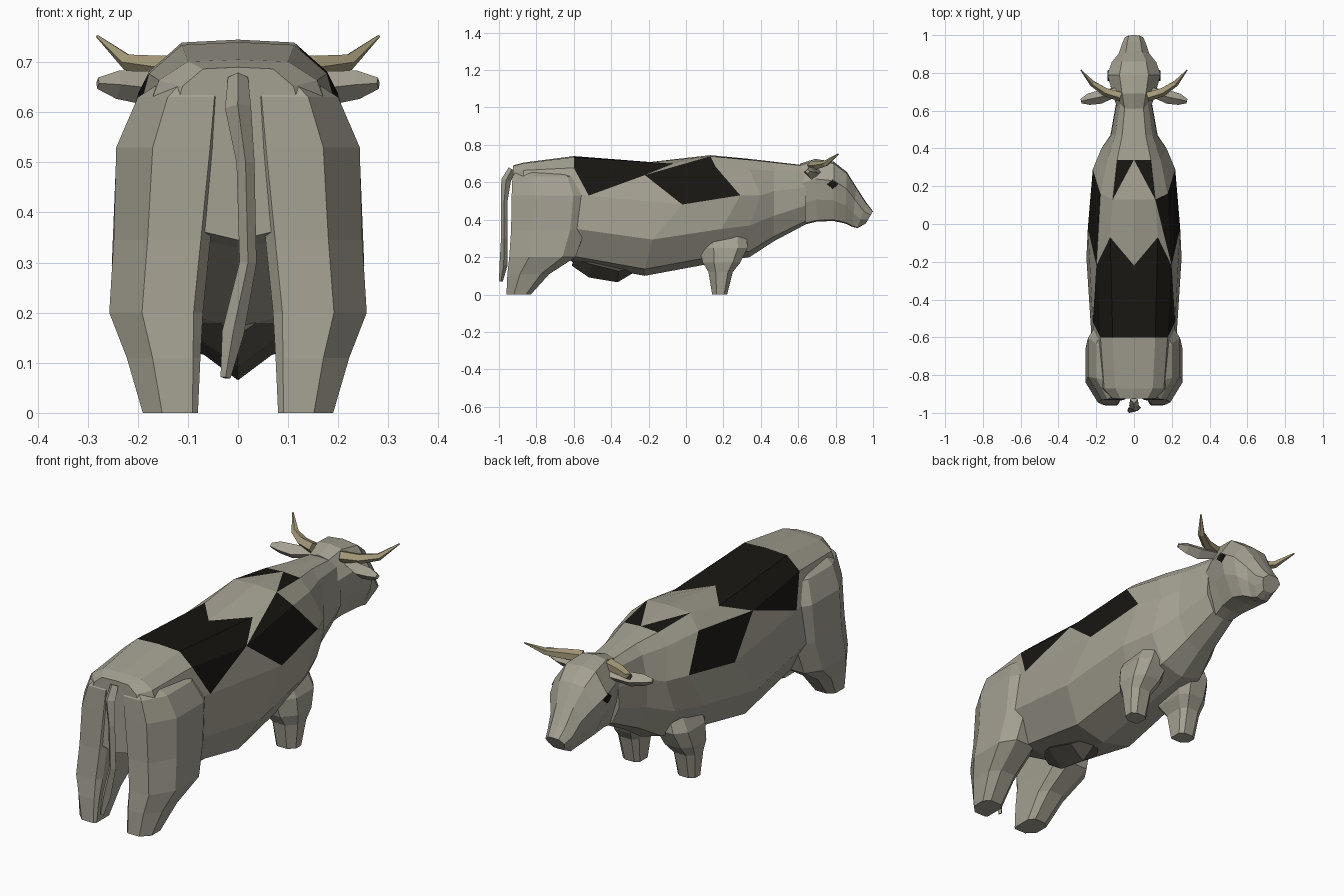
import bpy, bmesh, math
from mathutils import Vector

if "Cube" in bpy.data.objects:
    bpy.data.objects.remove(bpy.data.objects["Cube"])


def material(name, rgb):
    m = bpy.data.materials.new(name)
    m.diffuse_color = (*rgb, 1)
    m.use_nodes = True
    m.node_tree.nodes["Principled BSDF"].inputs["Base Color"].default_value = m.diffuse_color
    return m


HIDE = material("hide", (0.37, 0.35, 0.285))
BLACK = material("black_hide", (0.009, 0.008, 0.006))
HORN = material("horn", (0.37, 0.32, 0.19))
DARK = material("udder_skin", (0.09, 0.082, 0.065))


def loft(name, rings, mats, spots=None, mirror=False):
    """Skin closed rings; spots(i, j) gives dark flags for both triangles of a cell."""
    bm = bmesh.new()
    rows = [[bm.verts.new(p) for p in ring] for ring in rings]
    n = len(rows[0])
    for i in range(len(rows) - 1):
        for j in range(n):
            k = (j + 1) % n
            a, b, c, d = rows[i][j], rows[i + 1][j], rows[i + 1][k], rows[i][k]
            if j >= n // 2:
                a, b, c, d = d, c, b, a
            flags = spots(i, j) if spots else (0, 0)
            if flags[0] == flags[1]:
                bm.faces.new((a, b, c, d)).material_index = flags[0]
            else:
                bm.faces.new((a, b, d)).material_index = flags[0]
                bm.faces.new((b, c, d)).material_index = flags[1]
    bm.faces.new(rows[0])
    bm.faces.new(rows[-1])
    bmesh.ops.recalc_face_normals(bm, faces=bm.faces)
    me = bpy.data.meshes.new(name)
    bm.to_mesh(me)
    bm.free()
    for m in mats:
        me.materials.append(m)
    ob = bpy.data.objects.new(name, me)
    bpy.context.collection.objects.link(ob)
    if mirror:
        ob.modifiers.new("mirror", 'MIRROR')
    return ob


def section(station, profile, shift):
    """Symmetric ring across the body from (y, top, bottom, half width, lean)."""
    y, top, low, w, lean = station
    half = [(fx * w, y + lean * (1 - fz) + shift(k), low + (top - low) * fz)
            for k, (fx, fz) in enumerate(profile)]
    return half + [(-x, yy, z) for x, yy, z in half[-2:0:-1]]


def leg(name, levels):
    """Eight-sided leg from (z, inner x, outer x, back y, front y) levels."""
    rings = []
    for z, x0, x1, y0, y1 in levels:
        cx, cy, hx, hy = (x0 + x1) / 2, (y0 + y1) / 2, (x1 - x0) / 2, (y1 - y0) / 2
        rings.append([(cx + hx * u, cy + hy * v, z) for u, v in
                      ((1, -.4), (1, .6), (.5, 1), (-.6, 1),
                       (-1, .6), (-1, -.85), (-.8, -1), (.3, -1))])
    return loft(name, rings, [HIDE], mirror=True)


def tube(name, path, sides, mat, flat=1.0, mirror=False):
    """Tapered tube along (x, y, z, radius) points."""
    pts = [Vector(p[:3]) for p in path]
    rings = []
    for i, p in enumerate(pts):
        t = (pts[min(i + 1, len(pts) - 1)] - pts[max(i - 1, 0)]).normalized()
        u = t.cross(Vector((0, 0, 1)) if abs(t.z) < .8 else Vector((0, 1, 0))).normalized()
        v = u.cross(t)
        r = path[i][3]
        rings.append([p + r * (u * math.cos(a) + v * flat * math.sin(a))
                      for a in (2 * math.pi * s / sides for s in range(sides))])
    return loft(name, rings, [mat], mirror=mirror)


# Trunk and neck, with the dark hide patches on chosen cells
PROFILE = [(0, 1), (.5, .99), (.79, .89), (.97, .63), (1, .32), (.62, .06), (0, 0)]
TRUNK = [(-.925, .69, .345, .14, 0), (-.87, .705, .33, .20, 0),
         (-.60, .74, .17, .225, 0), (-.22, .705, .10, .252, 0),
         (.13, .745, .165, .225, 0), (.34, .725, .20, .178, 0),
         (.47, .71, .285, .125, 0), (.64, .69, .375, .095, 0)]
NUDGE = {(2, 3): .08, (3, 1): .15, (3, 3): .2, (3, 4): .04,
         (4, 2): .03, (4, 3): .16, (4, 4): .06, (5, 3): .06}
PATCHES = {(2, 0): (1, 1), (2, 1): (1, 1), (2, 2): (1, 0), (3, 2): (1, 1), (4, 0): (0, 1)}


def patch(i, j):
    if (i, j) == (3, 1):
        return (0, 1)
    return PATCHES.get((i, j if j < 6 else 11 - j), (0, 0))


loft("body", [section(s, PROFILE, lambda k, i=i: NUDGE.get((i, k), 0))
              for i, s in enumerate(TRUNK)], [HIDE, BLACK], patch)

# Head with round forehead and tapering muzzle
SKULL = [(0, 1), (.55, .97), (1, .68), (.85, .35), (.5, .02), (0, 0)]
HEAD = [(.61, .70, .375, .09, .03), (.69, .725, .39, .115, .01), (.79, .71, .393, .14, 0),
        (.86, .655, .38, .118, -.01), (.91, .575, .362, .08, -.02),
        (.965, .49, .355, .065, -.05), (1.0, .445, .378, .05, -.04)]
loft("head", [section(s, SKULL, lambda k: 0) for s in HEAD], [HIDE])

# Haunch and hind leg in one, then front leg
leg("hind_leg", [(0, .08, .19, -.96, -.83), (.11, .075, .222, -.955, -.73),
                 (.20, .07, .257, -.945, -.59), (.345, .055, .248, -.935, -.54),
                 (.53, .035, .243, -.932, -.52), (.63, .03, .20, -.928, -.56),
                 (.675, .04, .13, -.90, -.66)])
leg("front_leg", [(0, .10, .19, .14, .22), (.12, .09, .203, .12, .25),
                  (.17, .06, .212, .09, .29), (.25, .04, .205, .07, .33),
                  (.34, .04, .16, .08, .32)])

# Udder
tube("udder", [(0, -.60, .19, .05), (0, -.50, .16, .095), (0, -.36, .125, .08),
               (0, -.29, .14, .035)], 4, DARK, .75)

# Horns, ears and tail
tube("horn", [(.07, .675, .69, .028), (.15, .70, .69, .024), (.22, .745, .70, .017),
              (.281, .815, .752, .003)], 5, HORN, mirror=True)
tube("ear", [(.09, .70, .655, .022), (.18, .672, .648, .036), (.24, .66, .655, .03),
             (.28, .65, .658, .012)], 4, HIDE, .95, mirror=True)
tube("tail", [(0, -.93, .67, .02), (0, -.962, .61, .026), (.015, -.972, .5, .018),
              (.02, -.972, .3, .017), (-.01, -.975, .16, .022), (-.025, -.99, .07, .01)],
     4, HIDE)

# Eyes as small dark diamonds
tube("eye", [(.118, .785, .59, .032), (.139, .785, .59, .028)], 4, BLACK, .85, mirror=True)
